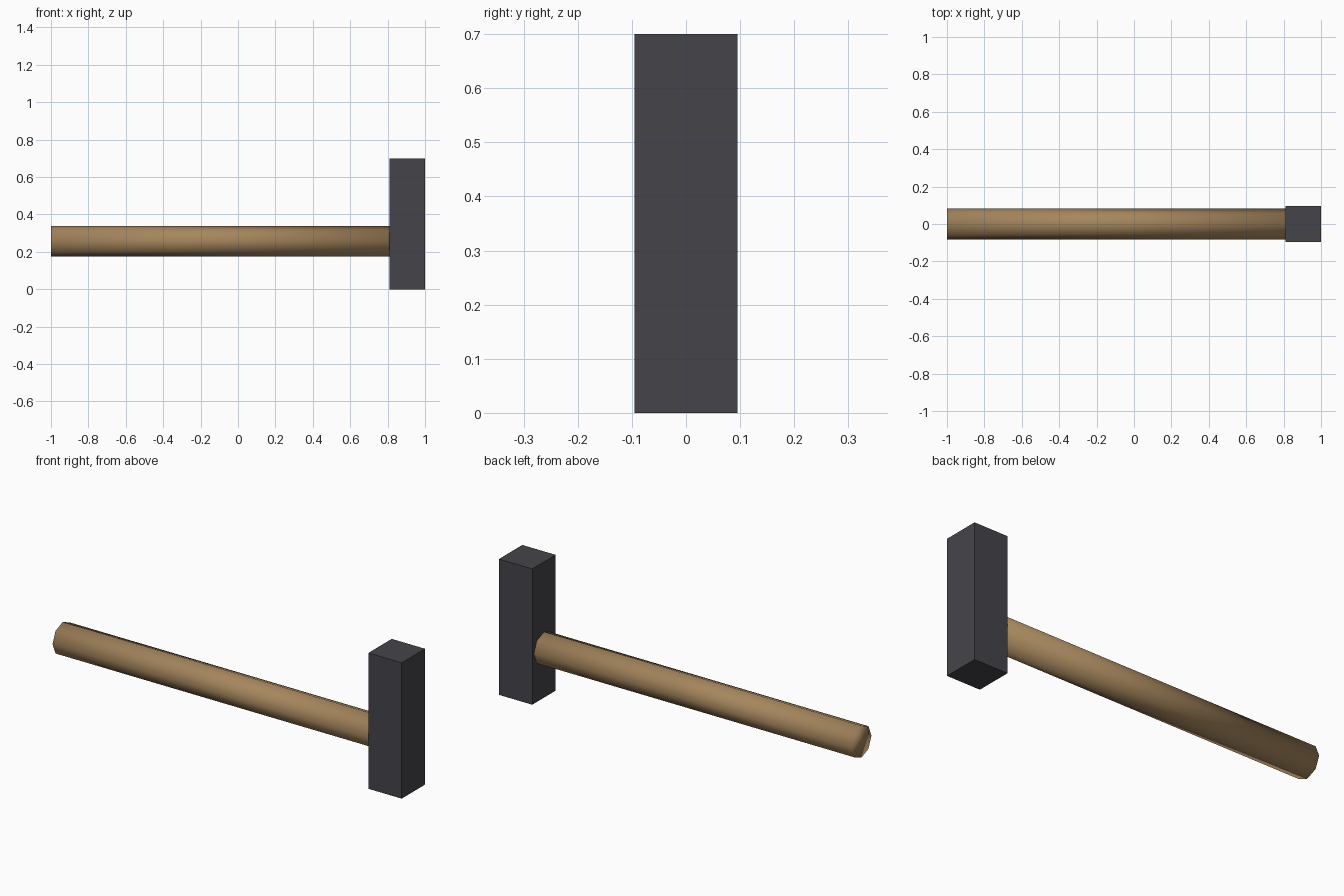
import bpy
from math import pi

cube = bpy.data.objects.get("Cube")
if cube:
    bpy.data.objects.remove(cube, do_unlink=True)


def make_material(name, rgb):
    mat = bpy.data.materials.new(name)
    mat.use_nodes = True
    mat.diffuse_color = (*rgb, 1)
    mat.node_tree.nodes["Principled BSDF"].inputs["Base Color"].default_value = (*rgb, 1)
    return mat


def finish(name, mat):
    obj = bpy.context.object
    obj.name = obj.data.name = name
    obj.data.materials.append(mat)
    return obj


wood = make_material("brown wood", (0.38, 0.24, 0.11))
iron = make_material("dark iron", (0.06, 0.058, 0.068))

# Head: plain upright block
HEAD_WIDTH, HEAD_HEIGHT = 0.19, 0.7
bpy.ops.mesh.primitive_cube_add(size=1, location=(1 - HEAD_WIDTH / 2, 0, HEAD_HEIGHT / 2))
head = finish("hammer_head", iron)
head.scale = (HEAD_WIDTH, HEAD_WIDTH, HEAD_HEIGHT)
bpy.ops.object.transform_apply(location=False, rotation=False, scale=True)

# Handle: eight-sided shaft, smooth all over, from the butt end to the head
LENGTH = 2 - HEAD_WIDTH
bpy.ops.mesh.primitive_cylinder_add(
    vertices=8, radius=0.082, depth=LENGTH,
    location=(-1 + LENGTH / 2, 0, 0.257), rotation=(0, pi / 2, 0))
finish("handle", wood)
bpy.ops.object.shade_smooth()
